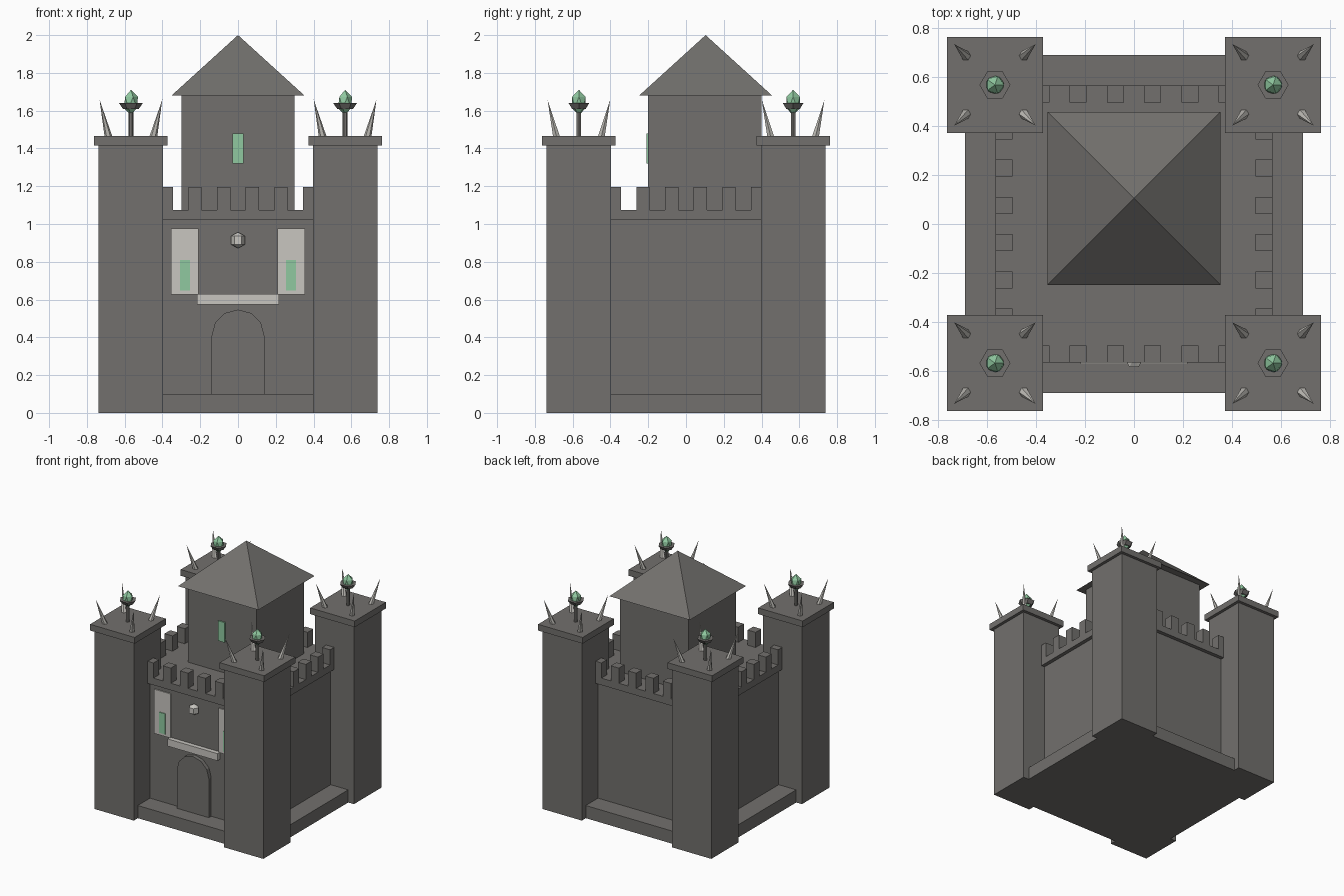
import bpy, bmesh, math
from mathutils import Vector, Matrix

if "Cube" in bpy.data.objects:
    bpy.data.objects.remove(bpy.data.objects["Cube"])


def material(name, rgb):
    m = bpy.data.materials.new(name)
    m.diffuse_color = (*rgb, 1)
    m.use_nodes = True
    m.node_tree.nodes["Principled BSDF"].inputs["Base Color"].default_value = m.diffuse_color
    return m


STONE = material("dark stone", (0.168, 0.162, 0.153))
PALE = material("pale bone", (0.578, 0.562, 0.525))
GREEN = material("glowing green", (0.279, 0.584, 0.352))


def finish(name, bm, mat):
    bmesh.ops.recalc_face_normals(bm, faces=bm.faces)
    me = bpy.data.meshes.new(name)
    bm.to_mesh(me)
    bm.free()
    me.materials.append(mat)
    ob = bpy.data.objects.new(name, me)
    bpy.context.collection.objects.link(ob)
    return ob


def add_box(bm, lo, hi):
    lo, hi = Vector(lo), Vector(hi)
    mat = Matrix.Translation((lo + hi) / 2) @ Matrix.Diagonal((*(hi - lo), 1))
    bmesh.ops.create_cube(bm, size=1, matrix=mat)


def box(name, lo, hi, mat=STONE):
    bm = bmesh.new()
    add_box(bm, lo, hi)
    return finish(name, bm, mat)


def lathe(name, rings, sides, loc, mat, phase=0.0, tip_shift=(0, 0)):
    """Stack of polygon rings (radius, z); radius 0 makes a point."""
    bm = bmesh.new()
    loops = []
    for i, (r, z) in enumerate(rings):
        f = i / (len(rings) - 1)
        c = Vector(loc) + Vector((tip_shift[0] * f, tip_shift[1] * f, z))
        if r == 0:
            loops.append([bm.verts.new(c)] * sides)
        else:
            loops.append([bm.verts.new(c + Vector((r * math.cos(phase + math.tau * k / sides),
                                                   r * math.sin(phase + math.tau * k / sides), 0)))
                          for k in range(sides)])
    for a, b in zip(loops, loops[1:]):
        for k in range(sides):
            j = (k + 1) % sides
            bm.faces.new(list(dict.fromkeys((a[k], a[j], b[j], b[k]))))
    for end in (loops[0], loops[-1]):
        if end[0] is not end[1]:
            bm.faces.new(end)
    return finish(name, bm, mat)


# Plinth, main walls and parapet slab
box("plinth", (-0.688, -0.688, 0), (0.688, 0.688, 0.10))
box("main_walls", (-0.535, -0.535, 0.10), (0.535, 0.535, 1.02))
box("parapet_slab", (-0.565, -0.565, 1.02), (0.565, 0.565, 1.075))

# Merlons along all four sides
bm = bmesh.new()
for i in range(6):
    c = -0.38 + 0.152 * i
    for s in (-1, 1):
        a, b = sorted((s * 0.495, s * 0.565))
        add_box(bm, (c - 0.035, a, 1.075), (c + 0.035, b, 1.195))
        add_box(bm, (a, c - 0.035, 1.075), (b, c + 0.035, 1.195))
finish("merlons", bm, STONE)

# Keep with pyramid roof and lit window
box("keep", (-0.30, -0.20, 1.075), (0.30, 0.40, 1.68))
lathe("keep_roof", [(0.352 * math.sqrt(2), 1.68), (0, 2.0)], 4, (0, 0.104, 0), STONE, math.pi / 4)
box("keep_window", (-0.029, -0.2095, 1.32), (0.029, -0.20, 1.478), GREEN)

# Corner towers with caps, spikes and braziers
T = 0.567
for sx in (-1, 1):
    for sy in (-1, 1):
        x, y = sx * T, sy * T
        box("tower", (x - 0.171, y - 0.171, 0), (x + 0.171, y + 0.171, 1.416))
        box("tower_cap", (x - 0.195, y - 0.195, 1.416), (x + 0.195, y + 0.195, 1.465))
        for px in (-1, 1):
            for py in (-1, 1):
                lathe("tower_spike", [(0.021, 1.46), (0, 1.658)], 6,
                      (x + px * 0.118, y + py * 0.118, 0), PALE,
                      tip_shift=(px * 0.048, py * 0.048))
        lathe("brazier_post", [(0.014, 1.465), (0.014, 1.615)], 6, (x, y, 0), STONE)
        lathe("brazier_bowl", [(0.042, 1.61), (0.063, 1.64)], 6, (x, y, 0), STONE)
        bm = bmesh.new()
        bmesh.ops.create_icosphere(bm, subdivisions=1, radius=0.042,
                                   matrix=Matrix.Translation((x, y, 1.643)) @ Matrix.Diagonal((1, 1, 1.6, 1)))
        finish("brazier_flame", bm, GREEN)

# Arched door
prof = [(-0.14, 0.10), (0.14, 0.10)]
prof += [(0.14 * math.cos(math.pi * k / 6), 0.407 + 0.14 * math.sin(math.pi * k / 6)) for k in range(7)]
bm = bmesh.new()
face = bm.faces.new([bm.verts.new((px, -0.565, pz)) for px, pz in prof])
ext = bmesh.ops.extrude_face_region(bm, geom=[face], use_keep_orig=True)
bmesh.ops.translate(bm, vec=(0, 0.04, 0), verts=[v for v in ext["geom"] if isinstance(v, bmesh.types.BMVert)])
finish("door", bm, STONE)

# Pale panels with green slits, sill bar and ornament above the door
for s in (-1, 1):
    a, b = sorted((s * 0.21, s * 0.355))
    box("side_panel", (a, -0.543, 0.627), (b, -0.535, 0.977), PALE)
    a, b = sorted((s * 0.254, s * 0.306))
    box("panel_slit", (a, -0.549, 0.647), (b, -0.543, 0.81), GREEN)
box("sill_bar", (-0.218, -0.57, 0.573), (0.218, -0.535, 0.63), PALE)
lathe("wall_ornament", [(0, -0.043), (0.038, -0.022), (0.038, 0.022), (0, 0.043)], 6,
      (0, -0.55, 0.914), PALE)
